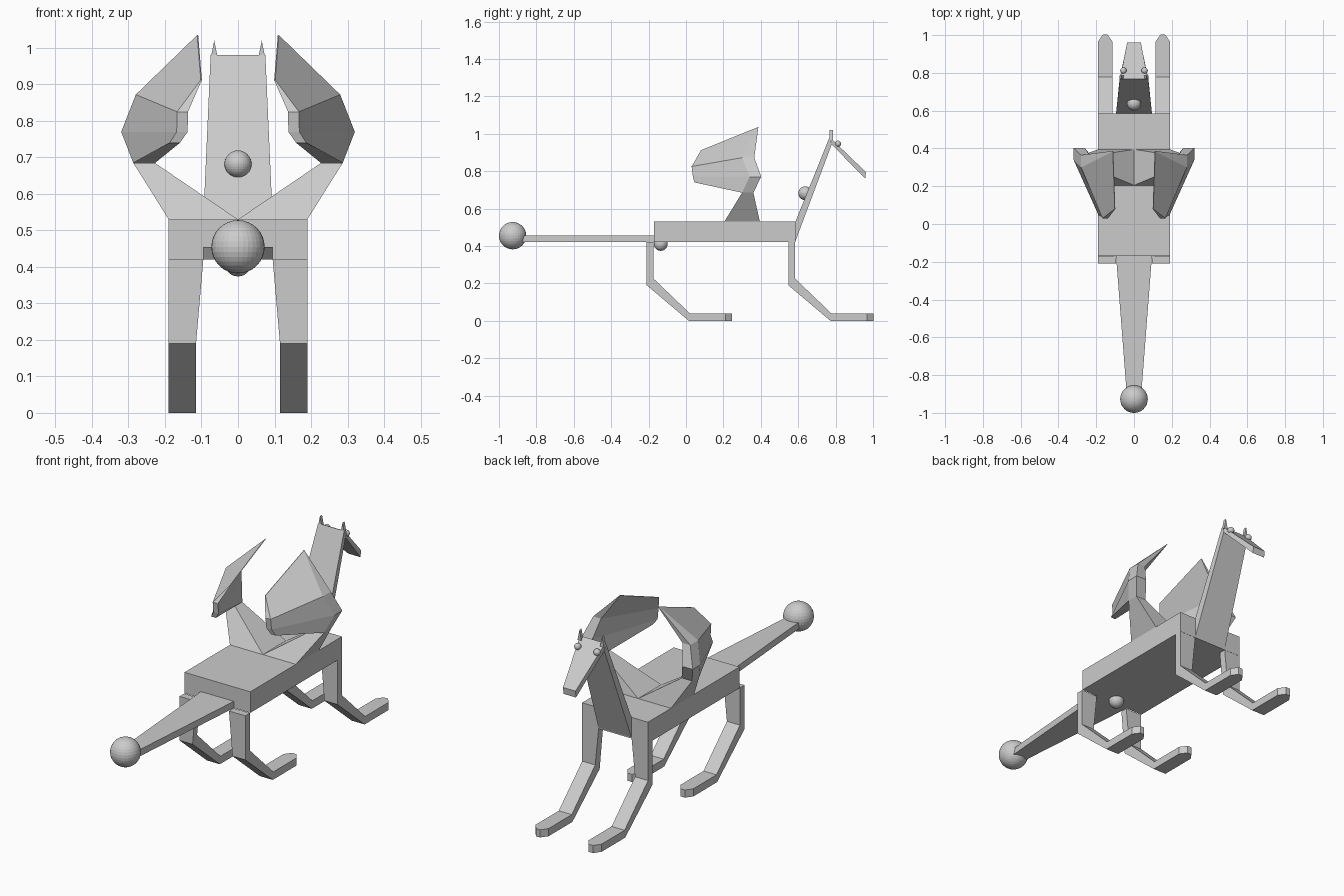
import bpy
import bmesh

if "Cube" in bpy.data.objects:
    bpy.data.objects.remove(bpy.data.objects["Cube"], do_unlink=True)

grey = bpy.data.materials.new("plain_grey")
grey.use_nodes = True
grey.diffuse_color = (0.6, 0.6, 0.6, 1)
grey.node_tree.nodes["Principled BSDF"].inputs["Base Color"].default_value = (0.6, 0.6, 0.6, 1)


def finish(name, bm):
    bmesh.ops.recalc_face_normals(bm, faces=bm.faces)
    mesh = bpy.data.meshes.new(name)
    bm.to_mesh(mesh)
    bm.free()
    mesh.materials.append(grey)
    obj = bpy.data.objects.new(name, mesh)
    bpy.context.collection.objects.link(obj)
    return obj


def loft(name, sections, side=1):
    """Skin matching closed sections and cap both ends; side=-1 mirrors in x."""
    bm = bmesh.new()
    rings = [[bm.verts.new((side * x, y, z)) for x, y, z in s] for s in sections]
    n = len(rings[0])
    for a, b in zip(rings, rings[1:]):
        for i in range(n):
            j = (i + 1) % n
            bm.faces.new((a[i], a[j], b[j], b[i]))
    bm.faces.new(rings[0])
    bm.faces.new(rings[-1])
    bmesh.ops.remove_doubles(bm, verts=bm.verts, dist=0.0005)
    return finish(name, bm)


def strip(x0, x1, a, b):
    """Four-point section spanning x0..x1 between two (y, z) points."""
    return [(x0, *a), (x1, *a), (x1, *b), (x0, *b)]


def ball(name, center, radius):
    bm = bmesh.new()
    bmesh.ops.create_uvsphere(bm, u_segments=32, v_segments=16, radius=radius)
    bmesh.ops.translate(bm, verts=bm.verts, vec=center)
    return finish(name, bm)


# Trunk, tail, neck and head
loft("body", [strip(-0.19, 0.19, (y, 0.42), (y, 0.53)) for y in (-0.17, 0.585)])
loft("tail", [strip(-w, w, (y, 0.42), (y, 0.455))
              for w, y in ((0.095, -0.17), (0.04, -0.88))])
loft("neck", [strip(-0.095, 0.095, (0.585, 0.53), (0.585, 0.425)),
              strip(-0.075, 0.075, (0.767, 0.98), (0.78, 0.945))])
loft("head", [strip(-0.073, 0.073, (0.77, 0.98), (0.78, 0.942)),
              strip(-0.036, 0.036, (0.962, 0.795), (0.958, 0.76))])

# Balls on the tail, belly and neck
ball("tail_ball", (0, -0.927, 0.455), 0.073)
ball("belly_ball", (0, -0.135, 0.411), 0.037)
ball("neck_ball", (0, 0.638, 0.682), 0.037)


def leg(name, side, y):
    inner, outer = 0.115, 0.19
    loft(name, [
        strip(0.095, outer, (y, 0.42), (y + 0.037, 0.42)),
        strip(inner, outer, (y, 0.19), (y + 0.037, 0.225)),
        strip(inner, outer, (y + 0.225, 0), (y + 0.23, 0.04)),
        strip(inner, outer, (y + 0.42, 0), (y + 0.42, 0.04)),
        strip(0.14, 0.165, (y + 0.455, 0), (y + 0.455, 0.04)),
    ], side)


def wing_section(lead, depth, width, trail, thick):
    """Boxy leading edge tapering to a thin trailing edge."""
    x, y, z = lead
    tx, ty, tz = trail
    return [(x, y, z), (x, y + depth, z), (x - width, y + depth, z),
            (tx - thick, ty, tz), (tx, ty, tz)]


for side, word in ((1, "left"), (-1, "right")):
    leg(word + "_hind_leg", side, -0.21)
    leg(word + "_fore_leg", side, 0.547)

    # Wing arm and wing blade
    loft(word + "_wing_arm", [
        [(0, 0.205, 0.53), (0.19, 0.205, 0.53), (0.19, 0.395, 0.53), (0, 0.395, 0.53)],
        [(0.228, 0.3, 0.685), (0.287, 0.3, 0.685), (0.287, 0.36, 0.685), (0.228, 0.36, 0.685)],
    ], side)
    loft(word + "_wing", [
        wing_section((0.287, 0.3, 0.685), 0.06, 0.06, (0.187, 0.045, 0.74), 0.028),
        wing_section((0.32, 0.34, 0.77), 0.062, 0.06, (0.168, 0.037, 0.77), 0.03),
        wing_section((0.28, 0.3, 0.872), 0.065, 0.045, (0.167, 0.03, 0.825), 0.03),
        wing_section((0.112, 0.383, 1.035), 0.004, 0.003, (0.102, 0.08, 0.912), 0.003),
    ], side)

    # Ear and eye
    loft(word + "_ear", [
        [(0.054, y, 0.965), (0.076, y, 0.965), (0.065, y, 1.02)] for y in (0.768, 0.785)
    ], side)
    ball(word + "_eye", (side * 0.056, 0.812, 0.946), 0.017)
